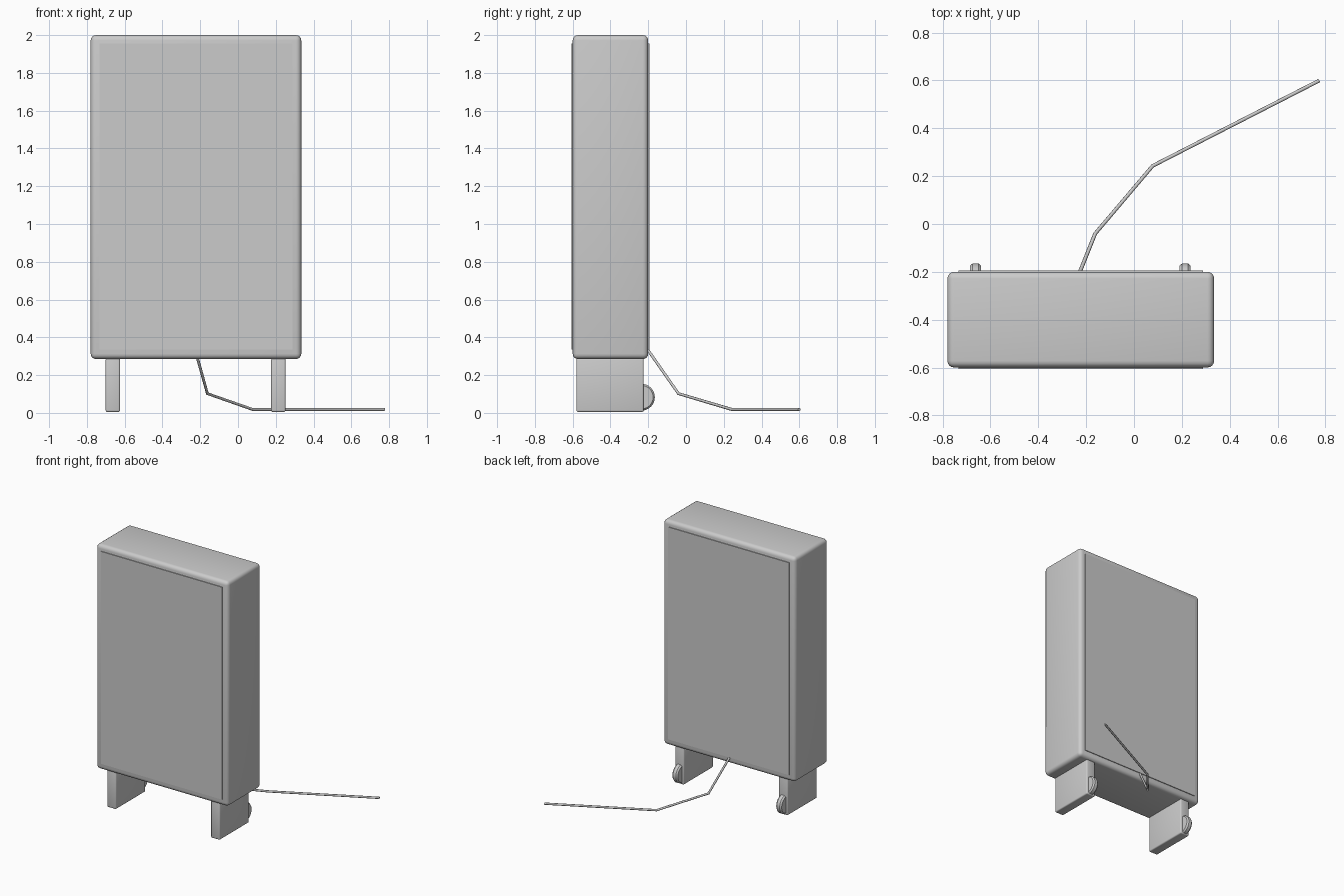
import bpy, bmesh, math
from mathutils import Matrix, Vector

if "Cube" in bpy.data.objects:
    bpy.data.objects.remove(bpy.data.objects["Cube"])

grey = bpy.data.materials.new("light grey")
grey.diffuse_color = (0.6, 0.6, 0.6, 1)
grey.use_nodes = True
grey.node_tree.nodes["Principled BSDF"].inputs["Base Color"].default_value = grey.diffuse_color


def finish(bm, name, smooth=True):
    bmesh.ops.recalc_face_normals(bm, faces=bm.faces)
    me = bpy.data.meshes.new(name)
    bm.to_mesh(me)
    bm.free()
    me.materials.append(grey)
    ob = bpy.data.objects.new(name, me)
    bpy.context.collection.objects.link(ob)
    if smooth:
        bpy.ops.object.select_all(action='DESELECT')
        ob.select_set(True)
        bpy.context.view_layer.objects.active = ob
        bpy.ops.object.shade_smooth_by_angle(angle=math.radians(35))
    return ob


def box(name, lo, hi, bevel=0.0, segments=3):
    lo, hi = Vector(lo), Vector(hi)
    size = hi - lo
    bm = bmesh.new()
    bmesh.ops.create_cube(bm, size=1, matrix=Matrix.Translation((lo + hi) / 2)
                          @ Matrix.Diagonal((*size, 1)))
    if bevel:
        bmesh.ops.bevel(bm, geom=bm.edges[:], offset=bevel, segments=segments,
                        profile=0.5, affect='EDGES')
    return finish(bm, name, bool(bevel))


def wheel(name, x, y, z, profile, sides=32):
    # Lathe a (x offset, radius) profile round the x axis
    bm = bmesh.new()
    verts = [bm.verts.new((x + dx, y, z + r)) for dx, r in profile]
    edges = [bm.edges.new(p) for p in zip(verts, verts[1:])]
    bmesh.ops.spin(bm, geom=verts + edges, cent=(x, y, z), axis=(1, 0, 0),
                   angle=math.tau, steps=sides, use_duplicate=False)
    bmesh.ops.remove_doubles(bm, verts=bm.verts, dist=1e-4)
    return finish(bm, name)


# Cabinet with thin raised panels on front and back
box("cabinet", (-0.78, -0.6, 0.285), (0.335, -0.2, 2.0), 0.028, 4)
box("front_panel", (-0.733, -0.606, 0.335), (0.288, -0.59, 1.955))
box("back_panel", (-0.733, -0.21, 0.335), (0.288, -0.194, 1.955))

# Feet with a transport wheel at the back of each
for side, cx in (("left", -0.6625), ("right", 0.2135)):
    box(side + "_foot", (cx - 0.038, -0.58, 0.005), (cx + 0.038, -0.224, 0.29),
        0.009, 3)
    wheel(side + "_wheel", cx, -0.236, 0.083,
          [(-0.023, 0), (-0.023, 0.062), (-0.012, 0.071),
           (0.012, 0.071), (0.023, 0.062), (0.023, 0)])

# Power cable trailing from the back to the ground
curve = bpy.data.curves.new("power_cable", 'CURVE')
curve.dimensions = '3D'
curve.bevel_depth = 0.008
curve.bevel_resolution = 2
curve.use_fill_caps = True
path = [(-0.23, -0.21, 0.345), (-0.162, -0.04, 0.102),
        (0.078, 0.243, 0.018), (0.775, 0.6, 0.018)]
spline = curve.splines.new('POLY')
spline.points.add(len(path) - 1)
for p, co in zip(spline.points, path):
    p.co = (*co, 1)
curve.materials.append(grey)
bpy.context.collection.objects.link(bpy.data.objects.new("power_cable", curve))
